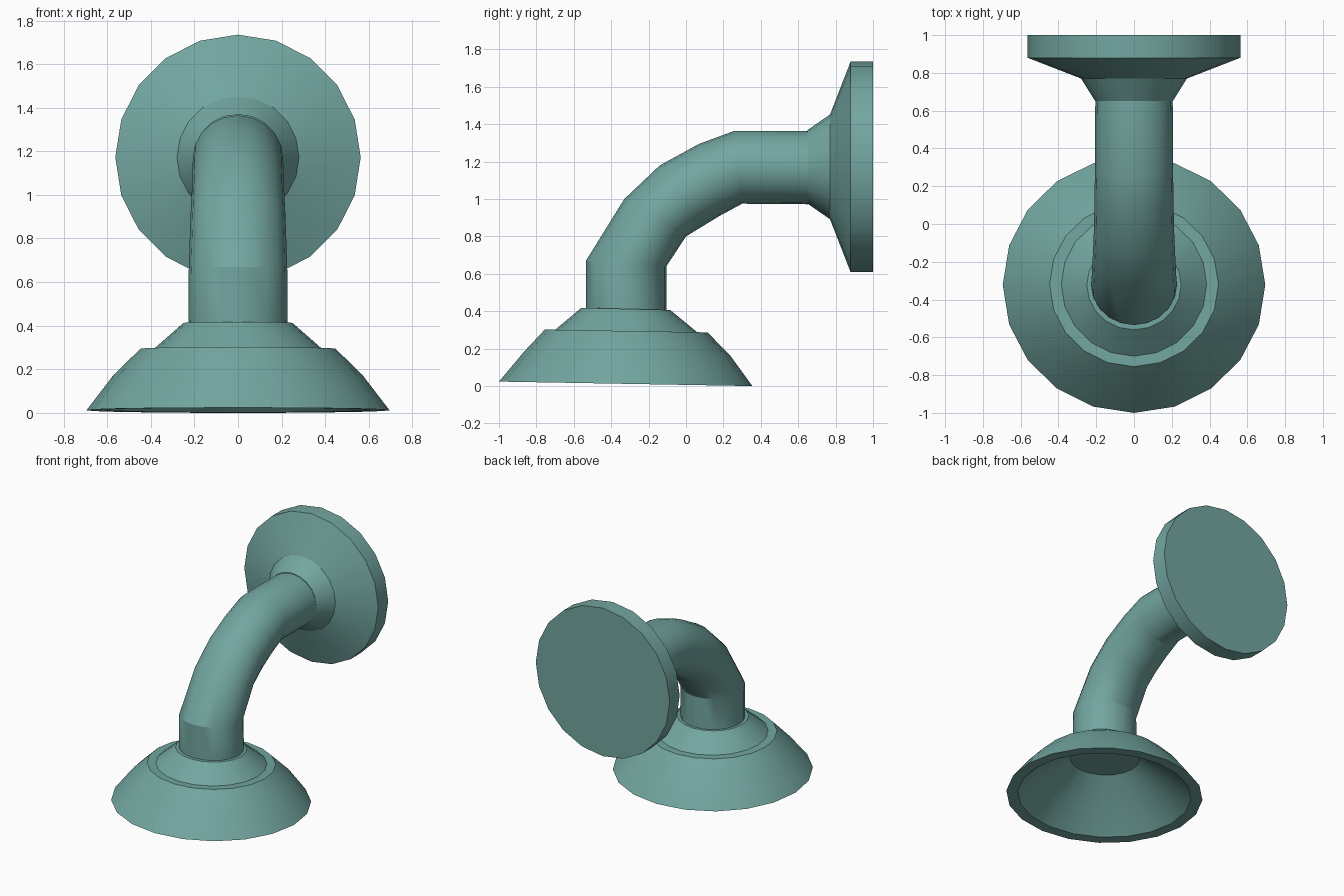
import bpy, bmesh, math

if "Cube" in bpy.data.objects:
    bpy.data.objects.remove(bpy.data.objects["Cube"])

SIDES = 20


def loft(name, rings, cap_start=False, cap_end=False):
    """Skin elliptical rings; each ring is (y0, z0, y1, z1, x_radius)."""
    bm = bmesh.new()
    loops = []
    for y0, z0, y1, z1, rx in rings:
        cy, cz, hy, hz = (y0 + y1) / 2, (z0 + z1) / 2, (y0 - y1) / 2, (z0 - z1) / 2
        loop = []
        for i in range(SIDES):
            a = 2 * math.pi * i / SIDES
            s = math.sin(a)
            loop.append(bm.verts.new((rx * math.cos(a), cy + hy * s, cz + hz * s)))
        loops.append(loop)
    for a, b in zip(loops, loops[1:]):
        for i in range(SIDES):
            j = (i + 1) % SIDES
            bm.faces.new((a[i], a[j], b[j], b[i]))
    if cap_start:
        bm.faces.new(loops[0])
    if cap_end:
        bm.faces.new(loops[-1])
    bmesh.ops.recalc_face_normals(bm, faces=bm.faces)
    mesh = bpy.data.meshes.new(name)
    bm.to_mesh(mesh)
    bm.free()
    obj = bpy.data.objects.new(name, mesh)
    bpy.context.collection.objects.link(obj)
    mat = bpy.data.materials.get("teal") or bpy.data.materials.new("teal")
    mat.diffuse_color = (0.17, 0.38, 0.35, 1)
    mat.use_nodes = True
    mat.node_tree.nodes["Principled BSDF"].inputs["Base Color"].default_value = mat.diffuse_color
    mesh.materials.append(mat)
    bpy.ops.object.select_all(action='DESELECT')
    obj.select_set(True)
    bpy.context.view_layer.objects.active = obj
    bpy.ops.object.shade_smooth_by_angle(angle=math.radians(28))
    return obj


# Hollow shade, slightly tilted: inside disc, out to the rim, up the outside
loft("lamp_shade", [
    (-0.56, 0.315, -0.08, 0.305, 0.245),
    (-0.77, 0.16, 0.13, 0.143, 0.46),
    (-0.92, 0.024, 0.275, 0.002, 0.615),
    (-1.0, 0.024, 0.355, 0.0, 0.695),
    (-0.865, 0.185, 0.235, 0.165, 0.57),
    (-0.755, 0.302, 0.115, 0.287, 0.447),
    (-0.70, 0.301, 0.06, 0.288, 0.385),
    (-0.56, 0.418, -0.085, 0.407, 0.25),
    (-0.535, 0.418, -0.105, 0.407, 0.228),
], cap_start=True)

# Curved arm, from the shade up and back to the wall
loft("curved_arm", [
    (-0.535, 0.418, -0.105, 0.407, 0.228),
    (-0.535, 0.67, -0.105, 0.64, 0.226),
    (-0.33, 1.0, 0.0, 0.80, 0.218),
    (-0.14, 1.18, 0.085, 0.852, 0.212),
    (0.07, 1.295, 0.18, 0.91, 0.209),
    (0.26, 1.365, 0.30, 0.975, 0.207),
    (0.65, 1.365, 0.65, 0.972, 0.205),
])

# Flared wall plate, closed at the back
loft("wall_plate", [(y, 1.172 + r, y, 1.172 - r, rx) for y, r, rx in [
    (0.65, 0.197, 0.205), (0.77, 0.28, 0.28), (0.88, 0.563, 0.563), (1.0, 0.563, 0.563),
]], cap_end=True)
